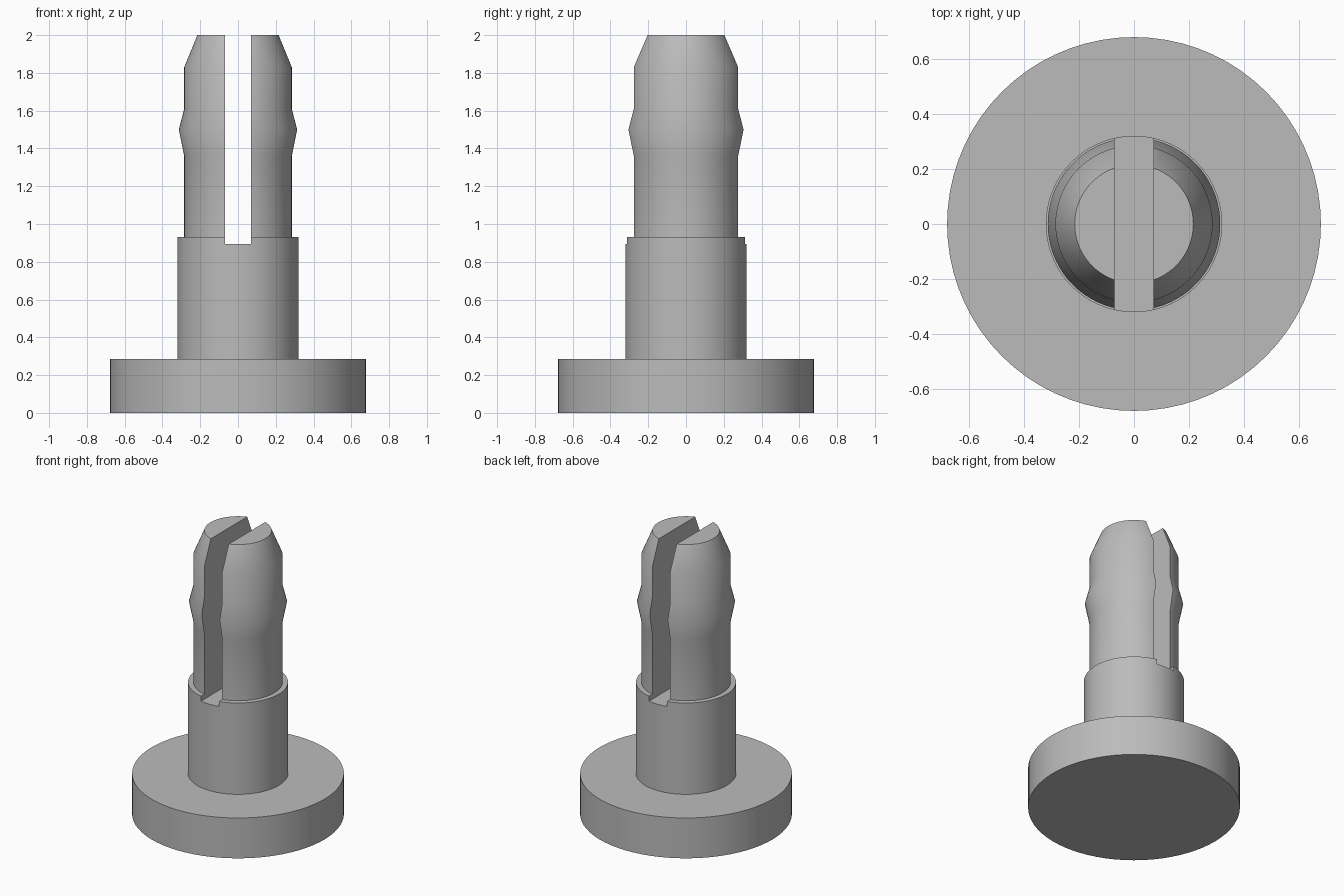
import bpy
import bmesh
from math import radians, tau
from mathutils import Matrix, Vector

cube = bpy.data.objects.get("Cube")
if cube:
    bpy.data.objects.remove(cube, do_unlink=True)

# Plain grey plastic
grey = bpy.data.materials.new("grey_plastic")
grey.use_nodes = True
colour = (0.5, 0.5, 0.5, 1)
grey.diffuse_color = colour
grey.node_tree.nodes["Principled BSDF"].inputs["Base Color"].default_value = colour


def add_object(name, bm):
    mesh = bpy.data.meshes.new(name)
    bmesh.ops.recalc_face_normals(bm, faces=bm.faces)
    bm.to_mesh(mesh)
    bm.free()
    mesh.materials.append(grey)
    obj = bpy.data.objects.new(name, mesh)
    bpy.context.collection.objects.link(obj)
    return obj


def lathe(name, profile, sides=72):
    """Closed solid of revolution from (radius, height) points."""
    bm = bmesh.new()
    rings = []
    for radius, z in profile:
        ring = [bm.verts.new(Matrix.Rotation(tau * i / sides, 3, "Z") @ Vector((radius, 0, z)))
                for i in range(sides)]
        rings.append(ring)
    for low, high in zip(rings, rings[1:]):
        for i in range(sides):
            j = (i + 1) % sides
            bm.faces.new((low[i], low[j], high[j], high[i]))
    bm.faces.new(rings[0][::-1])
    bm.faces.new(rings[-1])
    return add_object(name, bm)


# Flange, collar and barbed shaft in one turned body
pin = lathe("split_push_pin", [
    (0.678, 0), (0.678, 0.285),
    (0.32, 0.285), (0.32, 0.93),
    (0.285, 0.93), (0.285, 1.36),
    (0.313, 1.5), (0.285, 1.61),
    (0.285, 1.83), (0.215, 2),
])

# Slot that splits the shaft into two prongs
slot_floor, slot_top = 0.895, 2.2
bm = bmesh.new()
bmesh.ops.create_cube(bm, size=1)
bmesh.ops.scale(bm, vec=(0.14, 1, slot_top - slot_floor), verts=bm.verts)
bmesh.ops.translate(bm, vec=(0, 0, (slot_top + slot_floor) / 2), verts=bm.verts)
cutter = add_object("slot_cutter", bm)
cutter.hide_render = True

bpy.ops.object.select_all(action="DESELECT")
pin.select_set(True)
bpy.context.view_layer.objects.active = pin
cut = pin.modifiers.new("slot", "BOOLEAN")
cut.operation = "DIFFERENCE"
cut.solver = "EXACT"
cut.object = cutter
bpy.ops.object.modifier_apply(modifier=cut.name)
bpy.data.objects.remove(cutter, do_unlink=True)
bpy.ops.object.shade_smooth_by_angle(angle=radians(30))
